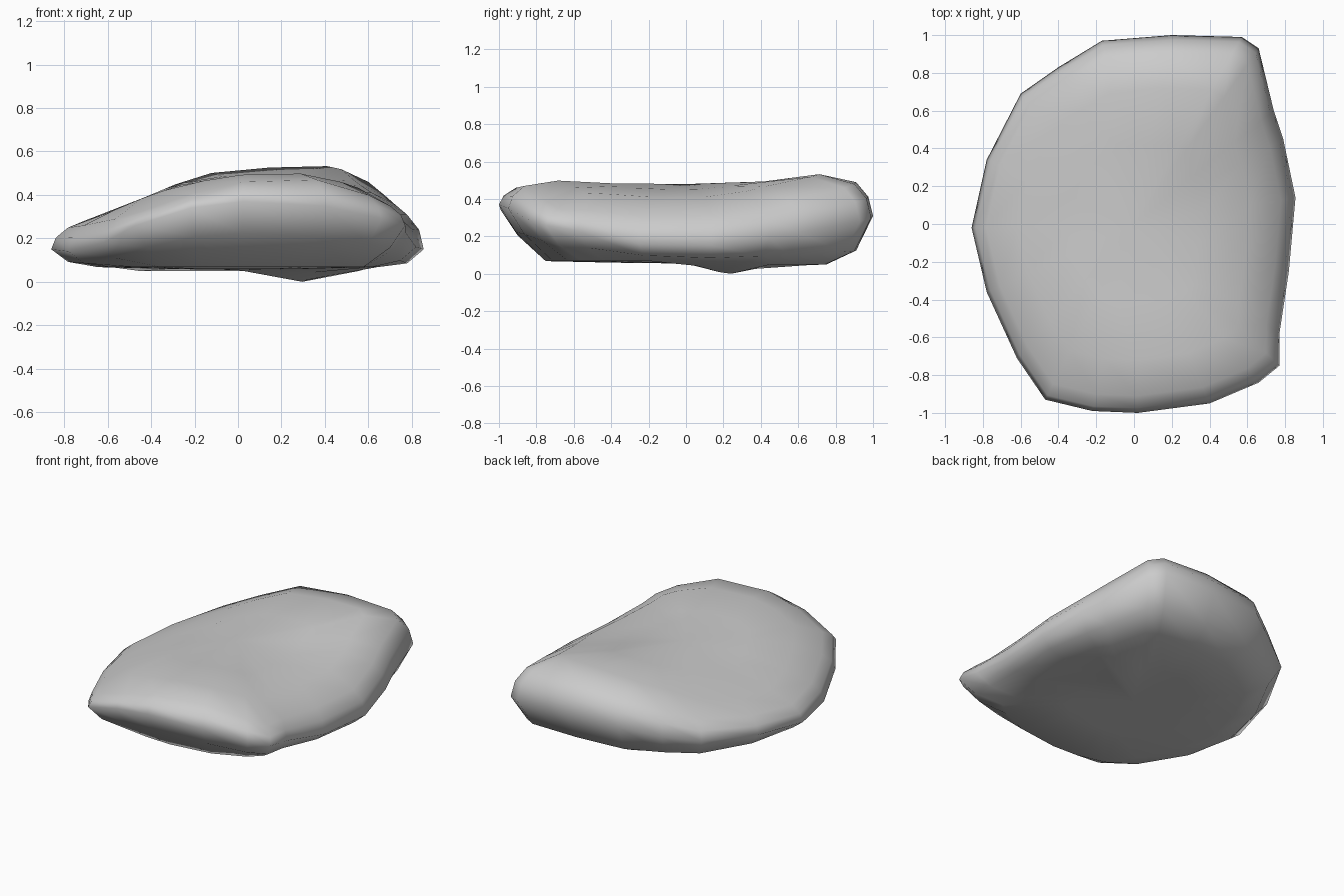
import bpy, bmesh, math

if "Cube" in bpy.data.objects:
    bpy.data.objects.remove(bpy.data.objects["Cube"])

# Outline of the stone: x, y, height of widest edge, height of upper shoulder
rim = [
    (-.86, -.02, .15, .24), (-.78, .34, .18, .27), (-.60, .69, .22, .32),
    (-.40, .83, .25, .39), (-.17, .97, .31, .46), (.20, 1.0, .31, .48),
    (.57, .99, .30, .47), (.66, .93, .28, .45), (.74, .60, .22, .39),
    (.79, .45, .19, .35), (.855, .14, .15, .30), (.82, -.25, .16, .30),
    (.77, -.58, .23, .33), (.77, -.75, .26, .34), (.66, -.84, .29, .39),
    (.40, -.95, .35, .46), (.02, -1.0, .37, .45), (-.22, -.99, .34, .40),
    (-.47, -.93, .26, .32), (-.62, -.71, .18, .28), (-.78, -.36, .14, .25)]
TOP = .49


def underside(x, y, z):
    # small knob that the stone rests on
    return z - .06 * math.exp(-((x - .28) ** 2 + (y - .24) ** 2) / .03)


def crown(x, y, z):
    # raised area near the back right corner, limited by the slope on the left
    z += .03 * math.exp(-((x - .40) ** 2 + (y - .78) ** 2) / .12)
    return min(z, .57 + .42 * x)


bm = bmesh.new()


def ring(scale, height):
    return [bm.verts.new((x * scale, y * scale, height(x * scale, y * scale, r, s)))
            for x, y, r, s in rim]


# Rings from the underside, over the edge, to the top
rings = [
    ring(.40, lambda x, y, r, s: underside(x, y, .06)),
    ring(.75, lambda x, y, r, s: .05 if y > .4 else .068),
    ring(.91, lambda x, y, r, s: .08 + (r - .13) * (.25 if y > 0 else .6)),
    ring(1.0, lambda x, y, r, s: r),
    ring(.975, lambda x, y, r, s: r + (s - r) * .6),
    ring(.91, lambda x, y, r, s: s + .01),
    ring(.72, lambda x, y, r, s: crown(x, y, s + (TOP - s) * .45 + .025)),
    ring(.42, lambda x, y, r, s: crown(x, y, s + (TOP - s) * .8)),
]
n = len(rim)
for a, b in zip(rings, rings[1:]):
    for i in range(n):
        j = (i + 1) % n
        bm.faces.new((a[i], a[j], b[j], b[i]))

# Close the middle of the bottom and the top
for loop, z in ((rings[0], .055), (rings[-1], TOP - .01)):
    c = bm.verts.new((0, 0, z))
    for i in range(n):
        bm.faces.new((loop[i], loop[(i + 1) % n], c))

# Stand on the ground
low = min(v.co.z for v in bm.verts)
for v in bm.verts:
    v.co.z -= low
bmesh.ops.recalc_face_normals(bm, faces=bm.faces)
for f in bm.faces:
    f.smooth = True

mesh = bpy.data.meshes.new("flat_stone")
bm.to_mesh(mesh)
bm.free()
stone = bpy.data.objects.new("flat_stone", mesh)
bpy.context.collection.objects.link(stone)
